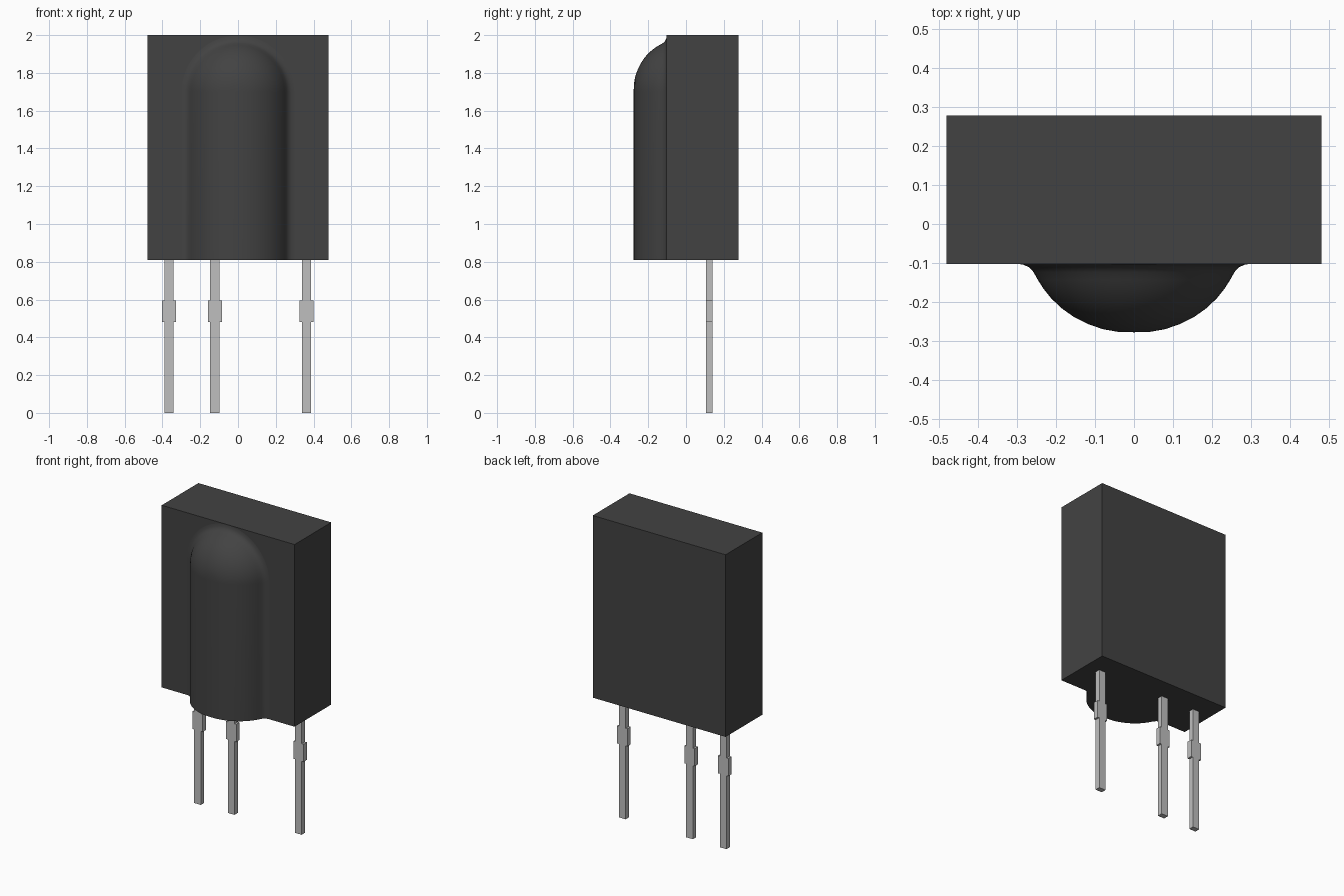
import bpy, bmesh, math

cube = bpy.data.objects.get("Cube")
if cube:
    bpy.data.objects.remove(cube, do_unlink=True)


def material(name, rgb, rough):
    m = bpy.data.materials.new(name)
    m.use_nodes = True
    m.diffuse_color = (*rgb, 1)
    b = m.node_tree.nodes["Principled BSDF"]
    b.inputs["Base Color"].default_value = (*rgb, 1)
    b.inputs["Roughness"].default_value = rough
    return m


def make_object(name, bm, mat):
    bmesh.ops.recalc_face_normals(bm, faces=bm.faces)
    me = bpy.data.meshes.new(name)
    bm.to_mesh(me)
    bm.free()
    me.materials.append(mat)
    ob = bpy.data.objects.new(name, me)
    bpy.context.collection.objects.link(ob)
    return ob


def prism(name, outline, y0, y1, mat):
    """Extrude an (x, z) outline from y0 to y1."""
    bm = bmesh.new()
    face = bm.faces.new([bm.verts.new((x, y0, z)) for x, z in outline])
    ext = bmesh.ops.extrude_face_region(bm, geom=[face])
    verts = [g for g in ext["geom"] if isinstance(g, bmesh.types.BMVert)]
    bmesh.ops.translate(bm, verts=verts, vec=(0, y1 - y0, 0))
    return make_object(name, bm, mat)


black = material("dark_plastic", (0.055, 0.055, 0.055), 0.5)
metal = material("pin_metal", (0.52, 0.52, 0.52), 0.4)

BOTTOM, TOP, FRONT, BACK = 0.81, 2.0, -0.102, 0.277

# Housing block
prism("housing", [(-0.48, BOTTOM), (0.48, BOTTOM), (0.48, TOP), (-0.48, TOP)],
      FRONT, BACK, black)

# Lens: one (radius, y) profile swept up the sides and round a domed top
profile = [(0.298, FRONT), (0.283, -0.104), (0.268, -0.111), (0.257, -0.123),
           (0.246, -0.143), (0.232, -0.165), (0.212, -0.190), (0.186, -0.215),
           (0.155, -0.237), (0.120, -0.255), (0.080, -0.269), (0.040, -0.276),
           (0.0, -0.277)]
CENTRE, STEPS = 1.70, 40
bm = bmesh.new()
rows = [[bm.verts.new((r, y, BOTTOM)) for r, y in profile]]
for i in range(STEPS + 1):
    a = math.pi * i / STEPS
    rows.append([bm.verts.new((r * math.cos(a), y, CENTRE + r * math.sin(a)))
                 for r, y in profile])
rows.append([bm.verts.new((-r, y, BOTTOM)) for r, y in profile])
for p, q in zip(rows, rows[1:]):
    for j in range(len(profile) - 1):
        bm.faces.new((p[j], p[j + 1], q[j + 1], q[j]))
bm.faces.new(rows[0] + rows[-1][-2::-1])      # flat underside
bmesh.ops.remove_doubles(bm, verts=bm.verts, dist=1e-5)
lens = make_object("lens", bm, black)
bpy.context.view_layer.objects.active = lens
lens.select_set(True)
bpy.ops.object.shade_smooth_by_angle(angle=math.radians(40))
lens.select_set(False)

# Pins with a wider shoulder partway up
side = [(0.024, 0), (0.024, 0.48), (0.037, 0.48), (0.037, 0.595),
        (0.024, 0.595), (0.024, BOTTOM + 0.01)]
for name, cx in (("right_pin", -0.366), ("middle_pin", -0.123), ("left_pin", 0.363)):
    outline = [(cx + x, z) for x, z in side] + [(cx - x, z) for x, z in reversed(side)]
    prism(name, outline, 0.105, 0.139, metal)
